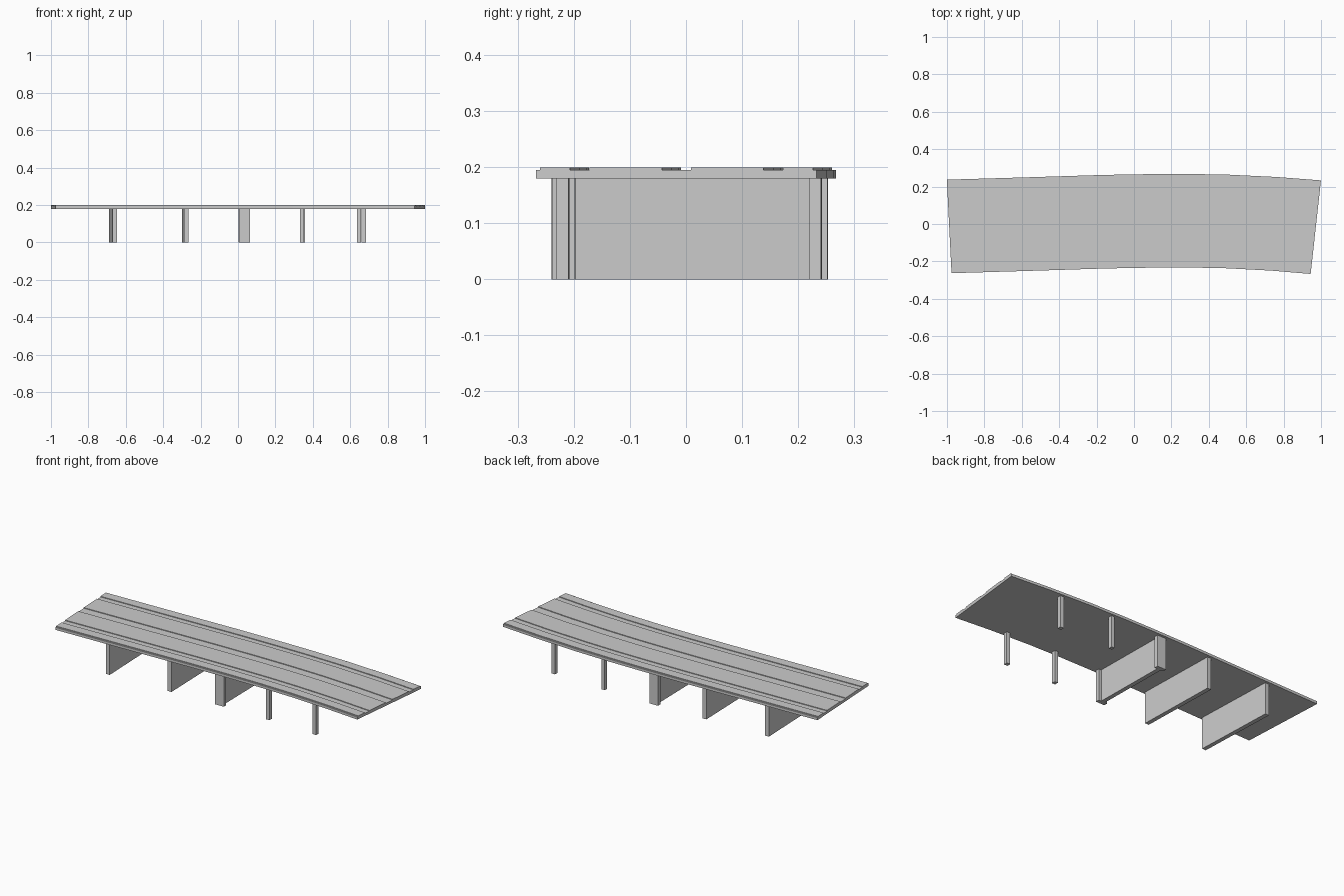
import bpy
import bmesh

cube = bpy.data.objects.get("Cube")
if cube:
    bpy.data.objects.remove(cube, do_unlink=True)

concrete = bpy.data.materials.new("concrete_grey")
concrete.use_nodes = True
GREY = (0.6, 0.6, 0.6, 1)
concrete.diffuse_color = GREY
concrete.node_tree.nodes["Principled BSDF"].inputs["Base Color"].default_value = GREY

# Plan of the curved centreline: x, y, cross tilt
PATH = [(-0.988, -0.013, 0.05), (-0.55, 0.0, 0.032), (-0.15, 0.0125, 0.024),
        (0.1, 0.0168, 0.012), (0.3, 0.0175, -0.008), (0.5, 0.0135, -0.035),
        (0.75, 0.001, -0.072), (0.972, -0.017, -0.11)]
BOTTOM, LOW, TOP = 0.18, 0.195, 0.199


def centre(x):
    """Interpolate the centreline position and tilt at x."""
    for a, b in zip(PATH, PATH[1:]):
        if x <= b[0]:
            t = (x - a[0]) / (b[0] - a[0])
            return [p + (q - p) * t for p, q in zip(a, b)]
    return PATH[-1]


def place(station, along, across, z):
    """Point in the local frame of a station on the centreline."""
    x, y, tilt = station
    return (x + along - tilt * across, y + across + tilt * along, z)


def make(name, bm):
    bmesh.ops.recalc_face_normals(bm, faces=bm.faces)
    mesh = bpy.data.meshes.new(name)
    bm.to_mesh(mesh)
    bm.free()
    mesh.materials.append(concrete)
    obj = bpy.data.objects.new(name, mesh)
    bpy.context.collection.objects.link(obj)


def block(name, x, width, y0, y1):
    """Upright block under the deck, square to the centreline."""
    bm = bmesh.new()
    station = centre(x)
    corners = [(-width / 2, y0), (width / 2, y0), (width / 2, y1), (-width / 2, y1)]
    base = bm.faces.new([bm.verts.new(place(station, a, c, 0)) for a, c in corners])
    ext = bmesh.ops.extrude_face_region(bm, geom=[base], use_keep_orig=True)
    for v in ext["geom"]:
        if isinstance(v, bmesh.types.BMVert):
            v.co.z = BOTTOM
    make(name, bm)


# Deck: raised lanes and kerbs separated by shallow grooves, swept along the path
half = [(0.25, BOTTOM), (0.25, LOW), (0.243, LOW), (0.243, TOP), (0.19, TOP), (0.19, LOW),
        (0.155, LOW), (0.155, TOP), (0.026, TOP), (0.026, LOW)]
profile = half + [(-o, z) for o, z in reversed(half)]
bm = bmesh.new()
rings = [[bm.verts.new(place(s, 0, o, z)) for o, z in profile] for s in PATH]
for r0, r1 in zip(rings, rings[1:]):
    for i in range(len(profile)):
        j = (i + 1) % len(profile)
        bm.faces.new((r0[i], r0[j], r1[j], r1[i]))
bm.faces.new(rings[0])
bm.faces.new(rings[-1])
make("bridge_deck", bm)

# Supports: two plain walls, one wall with end flanges, two pairs of columns
END = 0.236
block("outer_wall_pier", -0.668, 0.024, -END, END)
block("inner_wall_pier", -0.282, 0.024, -END, END)
block("middle_wall_pier", 0.033, 0.024, -END + 0.022, END - 0.022)
for side, sign in (("front", -1), ("back", 1)):
    y0, y1 = sorted((sign * END, sign * (END - 0.022)))
    block(side + "_pier_flange", 0.033, 0.055, y0, y1)
    block(side + "_inner_column", 0.346, 0.02, y0, y1)
    block(side + "_outer_column", 0.66, 0.022, y0, y1)
